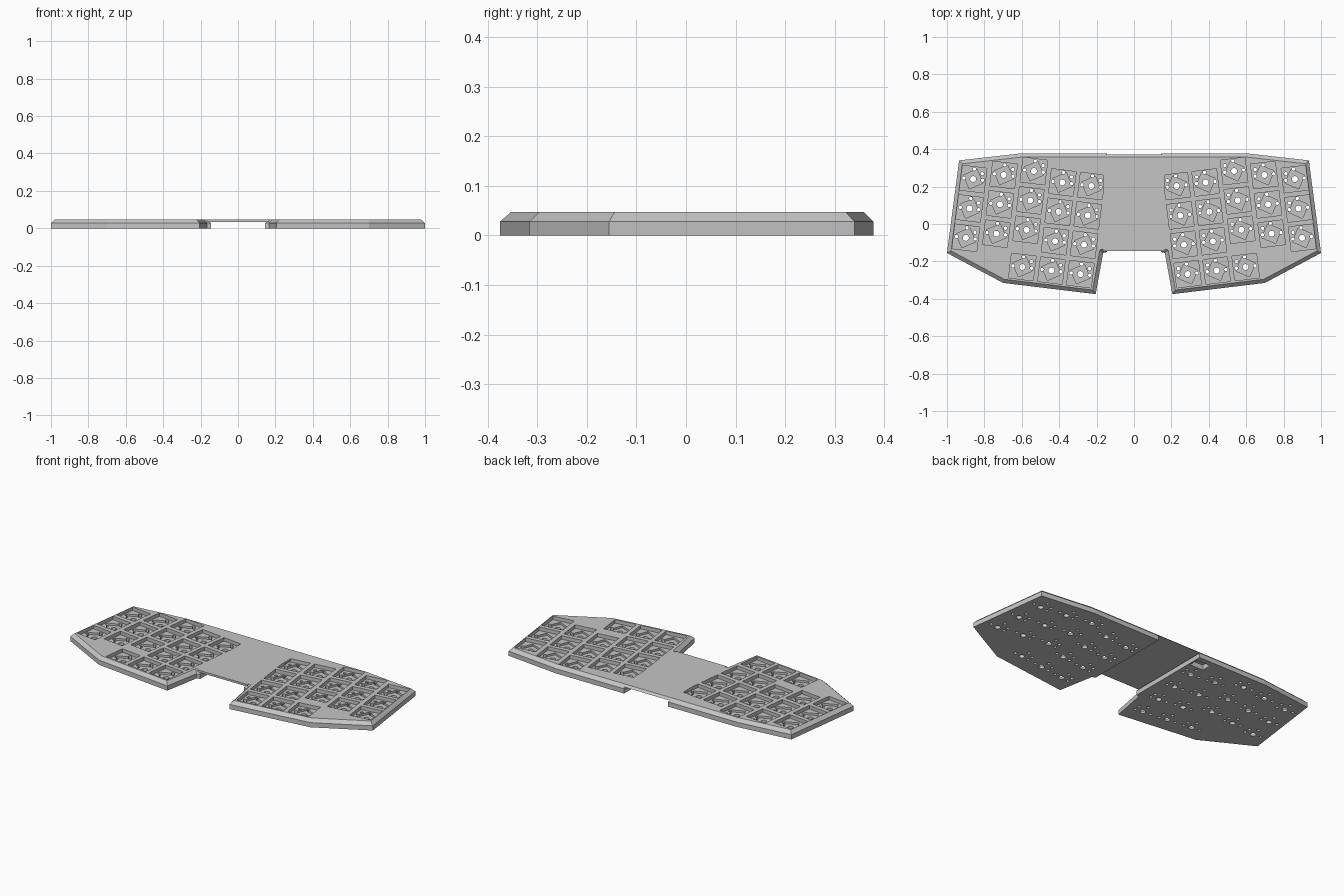
import bpy, bmesh, math
from mathutils import Matrix, Vector

if "Cube" in bpy.data.objects:
    bpy.data.objects.remove(bpy.data.objects["Cube"], do_unlink=True)

grey = bpy.data.materials.new("plastic grey")
grey.use_nodes = True
grey.diffuse_color = (0.56, 0.56, 0.56, 1)
grey.node_tree.nodes["Principled BSDF"].inputs["Base Color"].default_value = (0.56, 0.56, 0.56, 1)

TOP, SHOULDER = 0.047, 0.028
TILT = math.radians(-7)


def add_object(name, bm):
    bmesh.ops.recalc_face_normals(bm, faces=bm.faces)
    mesh = bpy.data.meshes.new(name)
    bm.to_mesh(mesh)
    bm.free()
    mesh.materials.append(grey)
    obj = bpy.data.objects.new(name, mesh)
    bpy.context.collection.objects.link(obj)
    return obj


def cut(target, cutter):
    mod = target.modifiers.new("cut", 'BOOLEAN')
    mod.operation, mod.solver, mod.object = 'DIFFERENCE', 'EXACT', cutter
    bpy.context.view_layer.objects.active = target
    bpy.ops.object.modifier_apply(modifier=mod.name)
    bpy.data.objects.remove(cutter, do_unlink=True)


def prism(points, low, vector, name):
    bm = bmesh.new()
    face = bm.faces.new([bm.verts.new(p) for p in points])
    out = bmesh.ops.extrude_face_region(bm, geom=[face])
    bmesh.ops.translate(bm, vec=vector, verts=[v for v in out["geom"] if isinstance(v, bmesh.types.BMVert)])
    return bm


def box(bm, matrix, x, y, low, high):
    size = Matrix.Diagonal((x, y, high - low, 1))
    bmesh.ops.create_cube(bm, size=1, matrix=matrix @ Matrix.Translation((0, 0, (low + high) / 2)) @ size)


def hole(bm, matrix, x, y, radius):
    bmesh.ops.create_cone(bm, cap_ends=True, segments=20, radius1=radius, radius2=radius, depth=0.2,
                          matrix=matrix @ Matrix.Translation((x, y, 0)))


# Key centres of one half: top key of each column and how many keys hang below it
columns = [((-0.86, 0.24), 3), ((-0.697, 0.262), 3), ((-0.535, 0.283), 4),
           ((-0.383, 0.222), 4), ((-0.228, 0.203), 4)]
keys = []
for (x, y), count in columns:
    for row in range(count):
        keys.append((x - 0.0195 * row, y - 0.157 * row))
keys[9] = (-0.597, -0.23)

# Half outline, on the +x side
outline = [(0.145, 0.378), (0.145, -0.15), (0.165, -0.155), (0.205, -0.375),
           (0.7, -0.315), (1.0, -0.155), (0.935, 0.34), (0.6, 0.378)]

for side, label in ((1, "left"), (-1, "right")):
    # Case half with a chamfered upper rim
    bm = prism([(side * x, y, 0) for x, y in outline], 0, (0, 0, SHOULDER), label)
    bmesh.ops.recalc_face_normals(bm, faces=bm.faces)
    top = [f for f in bm.faces if f.normal.z > 0.9]
    bmesh.ops.inset_region(bm, faces=top, thickness=0.02, use_even_offset=True)
    for v in {v for f in top for v in f.verts}:
        v.co.z = TOP
    half = add_object(label + "_case_half", bm)

    # Switch sockets, socket recesses and pin holes
    pockets, recesses, holes = bmesh.new(), bmesh.new(), bmesh.new()
    for x, y in keys:
        place = Matrix.Translation((-side * x, y, 0)) @ Matrix.Rotation(-side * TILT, 4, 'Z')
        box(pockets, place, 0.132, 0.132, 0.026, 0.1)
        box(recesses, place @ Matrix.Rotation(math.radians(-side * 30), 4, 'Z'), 0.08, 0.08, 0.014, 0.08)
        hole(holes, place, 0, 0, 0.016)
        for px, py in ((-0.05, 0), (0.05, 0), (0, 0.054), (0.045, 0.035)):
            hole(holes, place, -side * px, py, 0.009)
    for name, bm in (("pockets", pockets), ("recesses", recesses), ("holes", holes)):
        cut(half, add_object(name, bm))

    # Connector pocket under one half
    if side < 0:
        bm = bmesh.new()
        box(bm, Matrix.Translation((-0.2, 0.315, 0)), 0.09, 0.06, -0.05, 0.03)
        cut(half, add_object("connector_pocket", bm))

# Raised bridge joining the halves
profile = [(-0.145, 0.035), (0.371, 0.035), (0.358, TOP), (-0.145, TOP)]
add_object("bridge", prism([(-0.165, y, z) for y, z in profile], 0, (0.33, 0, 0), "bridge"))
